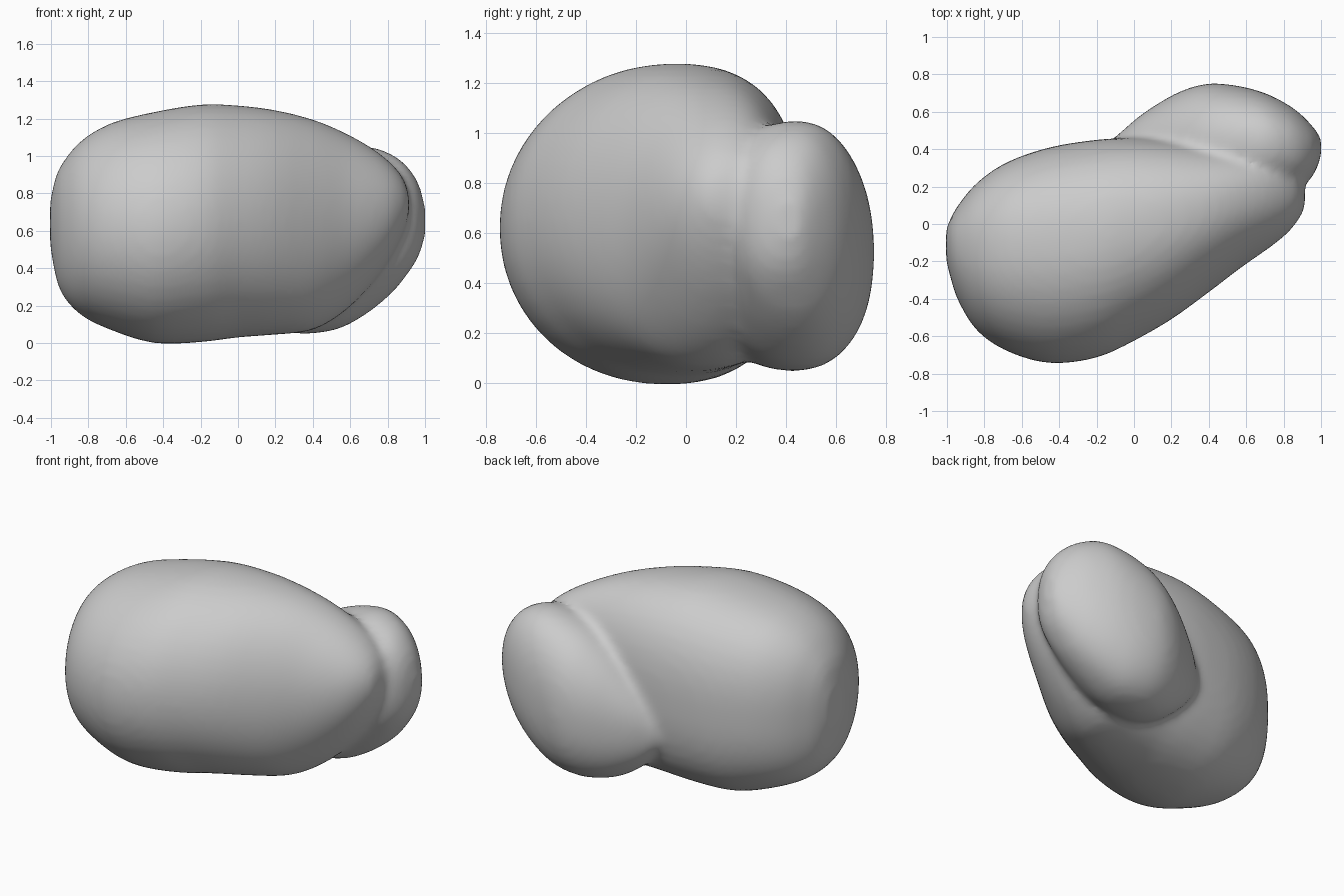
import bpy, bmesh, math

if "Cube" in bpy.data.objects:
    bpy.data.objects.remove(bpy.data.objects["Cube"])

SIDES = 48


def spline(p, q, r, s, t):
    """Catmull-Rom blend of four stations."""
    return [0.5 * (2 * b + (c - a) * t + (2 * a - 5 * b + 4 * c - d) * t * t
                   + (3 * b - a - 3 * c + d) * t ** 3) for a, b, c, d in zip(p, q, r, s)]


def refine(st, steps=3):
    out = []
    for i in range(len(st) - 1):
        p, s = st[max(i - 1, 0)], st[min(i + 2, len(st) - 1)]
        out += [spline(p, st[i], st[i + 1], s, k / steps) for k in range(steps)]
    return out + [st[-1]]


def add_lobe(bm, stations, front_exp, back_exp, shift):
    """Loft rounded sections across x; station = x, y min, y max, z min, z max."""
    rings = []
    for x, y0, y1, z0, z1 in refine(stations):
        cy = (y0 + y1) / 2 + shift * (y1 - y0) / 2
        cz, rz = (z0 + z1) / 2, (z1 - z0) / 2
        ring = []
        for i in range(SIDES):
            a = 2 * math.pi * i / SIDES
            c, s = math.cos(a), math.sin(a)
            n, ry = (back_exp, y1 - cy) if c > 0 else (front_exp, cy - y0)
            k = (abs(c) ** n + abs(s) ** n) ** (-1 / n)
            ring.append(bm.verts.new((x, cy + ry * k * c, cz + rz * k * s)))
        rings.append(ring)
    for a, b in zip(rings, rings[1:]):
        for i in range(SIDES):
            j = (i + 1) % SIDES
            bm.faces.new((a[i], a[j], b[j], b[i]))
    bm.faces.new(rings[0][::-1])
    bm.faces.new(rings[-1])


bm = bmesh.new()

# large oblique lobe
add_lobe(bm, [
    (-1.005, -0.19, -0.03, 0.53, 0.75),
    (-0.98, -0.29, 0.03, 0.38, 0.87),
    (-0.94, -0.41, 0.10, 0.26, 0.96),
    (-0.84, -0.57, 0.22, 0.15, 1.08),
    (-0.68, -0.68, 0.33, 0.07, 1.175),
    (-0.45, -0.745, 0.41, 0.0, 1.235),
    (-0.20, -0.715, 0.45, 0.005, 1.275),
    (0.00, -0.625, 0.46, 0.03, 1.27),
    (0.20, -0.51, 0.45, 0.045, 1.245),
    (0.40, -0.365, 0.43, 0.07, 1.195),
    (0.57, -0.235, 0.41, 0.17, 1.125),
    (0.72, -0.13, 0.38, 0.32, 1.04),
    (0.82, -0.05, 0.33, 0.46, 0.96),
    (0.885, 0.03, 0.26, 0.59, 0.88),
    (0.915, 0.09, 0.19, 0.69, 0.79),
], 2.05, 2.5, 0.12)

# small slanted lobe behind it
add_lobe(bm, [
    (-0.11, 0.40, 0.46, 0.36, 0.46),
    (-0.06, 0.32, 0.50, 0.27, 0.56),
    (0.02, 0.20, 0.57, 0.18, 0.67),
    (0.13, 0.10, 0.645, 0.10, 0.79),
    (0.25, 0.06, 0.71, 0.06, 0.89),
    (0.39, 0.06, 0.75, 0.05, 0.975),
    (0.55, 0.09, 0.74, 0.08, 1.03),
    (0.70, 0.13, 0.70, 0.165, 1.05),
    (0.82, 0.17, 0.64, 0.265, 1.01),
    (0.90, 0.20, 0.58, 0.36, 0.95),
    (0.965, 0.27, 0.51, 0.46, 0.855),
    (1.0, 0.36, 0.46, 0.57, 0.73),
], 2.2, 2.25, 0.08)

bmesh.ops.recalc_face_normals(bm, faces=bm.faces)
mesh = bpy.data.meshes.new("two_lobed_rock")
bm.to_mesh(mesh)
bm.free()
rock = bpy.data.objects.new("two_lobed_rock", mesh)
bpy.context.collection.objects.link(rock)

# fuse the lobes and soften the groove
fuse = rock.modifiers.new("fuse", "REMESH")
fuse.mode = "VOXEL"
fuse.voxel_size = 0.025
fuse.use_smooth_shade = True
soften = rock.modifiers.new("soften", "SMOOTH")
soften.factor = 0.5
soften.iterations = 10
